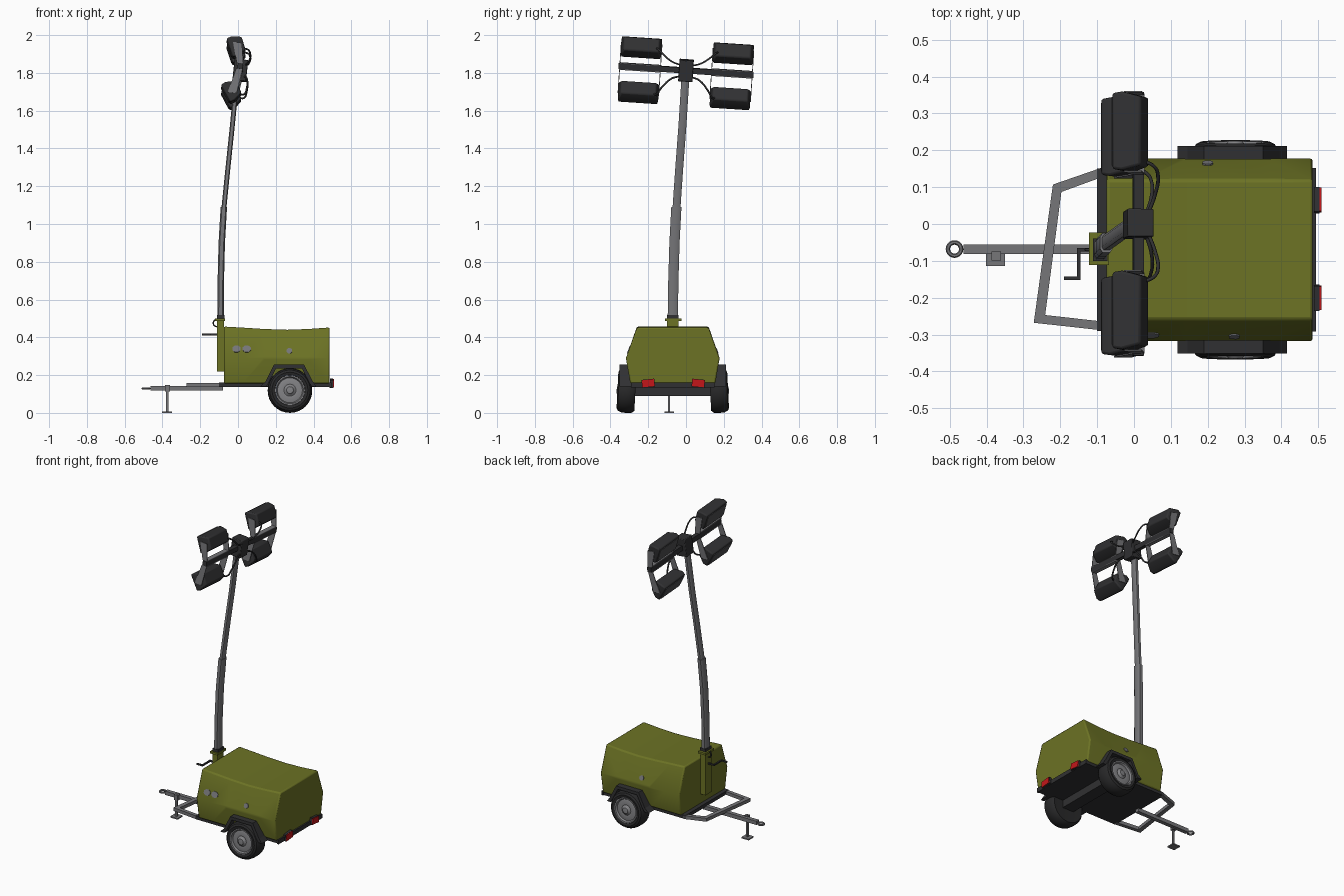
import bpy, bmesh, math
from mathutils import Matrix, Vector

if "Cube" in bpy.data.objects:
    bpy.data.objects.remove(bpy.data.objects["Cube"])

CY = -0.07  # centre line of the trailer in y


def mat(name, r, g, b):
    m = bpy.data.materials.new(name)
    m.diffuse_color = (r, g, b, 1)
    m.use_nodes = True
    m.node_tree.nodes["Principled BSDF"].inputs["Base Color"].default_value = m.diffuse_color
    return m


GREEN = mat("olive_green", 0.15, 0.17, 0.018)
GREY = mat("steel_grey", 0.18, 0.18, 0.19)
BLACK = mat("black_plastic", 0.03, 0.03, 0.032)
TYRE = mat("tyre_rubber", 0.022, 0.022, 0.023)
RIM = mat("rim_grey", 0.22, 0.22, 0.23)
GLASS = mat("lamp_glass", 0.075, 0.075, 0.08)
RED = mat("red_lens", 0.55, 0.008, 0.01)


def finish(ob, m, bevel=0, xf=None, angle=35):
    bpy.context.collection.objects.link(ob)
    ob.data.materials.append(m)
    if xf:
        ob.matrix_world = xf
    if bevel:
        b = ob.modifiers.new("bevel", 'BEVEL')
        b.width, b.segments, b.limit_method = bevel, 2, 'ANGLE'
    bpy.ops.object.select_all(action='DESELECT')
    ob.select_set(True)
    bpy.context.view_layer.objects.active = ob
    if ob.type == 'MESH':
        bpy.ops.object.shade_smooth_by_angle(angle=math.radians(angle))
    return ob


def loft(name, rings, m, bevel=0, xf=None, closed=False):
    """Skin a list of equal rings; cap the ends unless closed."""
    bm = bmesh.new()
    vs = [[bm.verts.new(p) for p in r] for r in rings]
    n = len(rings[0])
    pairs = list(zip(vs, vs[1:])) + ([(vs[-1], vs[0])] if closed else [])
    for a, b in pairs:
        for i in range(n):
            j = (i + 1) % n
            bm.faces.new((a[i], a[j], b[j], b[i]))
    if not closed:
        bm.faces.new(vs[0])
        bm.faces.new(vs[-1])
    bmesh.ops.recalc_face_normals(bm, faces=bm.faces)
    me = bpy.data.meshes.new(name)
    bm.to_mesh(me)
    bm.free()
    return finish(bpy.data.objects.new(name, me), m, bevel, xf)


def box(name, x0, x1, y0, y1, z0, z1, m, bevel=0, xf=None):
    ring = lambda z: [(x0, y0, z), (x1, y0, z), (x1, y1, z), (x0, y1, z)]
    return loft(name, [ring(z0), ring(z1)], m, bevel, xf)


def prism_y(name, profile, y0, y1, m, xf=None):
    return loft(name, [[(x, y, z) for x, z in profile] for y in (y0, y1)], m, xf=xf)


def lathe_y(name, profile, m, xf, n=32):
    """Revolve (radius, y) points around the y axis."""
    rings = [[(r * math.cos(k * math.tau / n), y, r * math.sin(k * math.tau / n))
              for k in range(n)] for r, y in profile]
    return loft(name, rings, m, xf=xf)


def cable(name, pts, r, m, xf=None):
    cu = bpy.data.curves.new(name, 'CURVE')
    cu.dimensions = '3D'
    cu.bevel_depth, cu.bevel_resolution, cu.use_fill_caps = r, 1, True
    cu.resolution_u = 5
    s = cu.splines.new('BEZIER')
    s.bezier_points.add(len(pts) - 1)
    for bp, p in zip(s.bezier_points, pts):
        bp.co = p
        bp.handle_left_type = bp.handle_right_type = 'AUTO'
    return finish(bpy.data.objects.new(name, cu), m, xf=xf)


# --- Hood: six-sided section with a slightly sagging roof
rings = []
for x, zt in [(-0.075, 0.457), (0.03, 0.451), (0.14, 0.444), (0.26, 0.44), (0.37, 0.444), (0.485, 0.452)]:
    half = [(0.225, 0.155), (0.248, 0.29), (0.19, zt)]
    rings.append([(x, CY + y, z) for y, z in half] + [(x, CY - y, z) for y, z in half[::-1]])
loft("hood", rings, GREEN, 0.008)

# --- Chassis, axle, rear bar
box("chassis", -0.1, 0.49, CY - 0.22, CY + 0.22, 0.138, 0.16, BLACK)
box("rear_bar", 0.483, 0.494, CY - 0.222, CY + 0.222, 0.135, 0.162, BLACK)
box("axle", 0.235, 0.315, CY - 0.2, CY + 0.2, 0.09, 0.14, BLACK)

for s, side in ((-1, "front"), (1, "back")):
    # Tail lights
    y = -0.2 if s < 0 else 0.065
    tilt = Matrix.Translation((0, y, 0.157)) @ Matrix.Rotation(-0.1 * s, 4, 'X')
    box(side + "_light_housing", 0.488, 0.504, -0.034, 0.034, -0.021, 0.021, BLACK, xf=tilt)
    box(side + "_light_lens", 0.503, 0.509, -0.032, 0.032, -0.019, 0.019, RED, xf=tilt)
    # Mudguard arch with an inner wall
    arch = [(0.118, 0.14), (0.145, 0.165), (0.19, 0.255), (0.35, 0.255), (0.395, 0.168), (0.415, 0.14)]
    inner = [(0.39, 0.14), (0.375, 0.165), (0.338, 0.236), (0.202, 0.236), (0.165, 0.165), (0.15, 0.14)]
    outer_y, mid_y = CY + s * 0.281, CY + s * 0.232
    n = len(arch)
    for i in range(n - 1):
        quad = [arch[i], arch[i + 1], inner[n - 2 - i], inner[n - 1 - i]]
        prism_y(side + "_mudguard_%d" % i, quad, CY + s * 0.215, outer_y, BLACK)
    prism_y(side + "_mudguard_wall", arch, CY + s * 0.214, mid_y, BLACK)
    # Wheel, slightly cambered
    w = (Matrix.Translation((0.275, CY + s * 0.244, 0.118)) @ Matrix.Rotation(0.05 * s, 4, 'X')
         @ Matrix.Scale(s, 4, (0, 1, 0)))
    lathe_y(side + "_tyre", [(0.075, -0.044), (0.105, -0.046), (0.116, -0.032), (0.118, 0.0), (0.116, 0.026),
                             (0.107, 0.043), (0.095, 0.049), (0.08, 0.045), (0.075, 0.03)], TYRE, w)
    lathe_y(side + "_rim", [(0.078, 0.025), (0.079, 0.047), (0.072, 0.047), (0.066, 0.036), (0.04, 0.042),
                            (0.032, 0.04), (0.022, 0.046), (0.018, 0.052), (0.004, 0.053)], RIM, w, 24)

# --- Latches and lock plates on the sloping sides
slope = math.atan2(0.058, 0.155)


def plate(name, x, z, s, pts):
    y = CY + s * (0.248 - (z - 0.29) * 0.374)
    m = Matrix.Translation((x, y, z)) @ Matrix.Rotation(s * slope, 4, 'X')
    prism_y(name, pts, -0.004, 0.004, GREY, m)


octo = lambda r, k=1.0: [(r * k * math.cos(a * math.tau / 8 + 0.39), r * math.sin(a * math.tau / 8 + 0.39))
                         for a in range(8)]
plate("latch_left", -0.008, 0.338, -1, octo(0.02, 1.2))
plate("latch_right", 0.046, 0.338, -1, octo(0.02, 1.2))
plate("lock_front", 0.272, 0.328, -1, octo(0.016))
plate("lock_back", 0.2, 0.328, 1, octo(0.016))

# --- Drawbar, tow ring, A-frame
box("drawbar", -0.462, -0.08, -0.082, -0.056, 0.118, 0.142, GREY)
N = 20
ring = []
for k in range(N):
    a = k * math.tau / N
    c, sn = math.cos(a), math.sin(a)
    ring.append([(-0.487 + (0.018 + 0.006 * math.cos(b * math.tau / 6)) * c,
                  -0.068 + (0.018 + 0.006 * math.cos(b * math.tau / 6)) * sn,
                  0.128 + 0.006 * math.sin(b * math.tau / 6)) for b in range(6)])
loft("tow_ring", ring, GREY, closed=True)
outer = [(-0.09, 0.152), (-0.22, 0.107), (-0.272, -0.268), (-0.09, -0.288)]
inn = [(-0.09, 0.126), (-0.197, 0.087), (-0.241, -0.247), (-0.09, -0.264)]
loft("tow_frame", [[(*o, 0.137), (*i, 0.137), (*i, 0.158), (*o, 0.158)] for o, i in zip(outer, inn)], GREY)

# --- Jack stand
box("jack_leg", -0.38, -0.368, -0.096, -0.084, 0.005, 0.148, GREY)
box("jack_foot", -0.402, -0.35, -0.114, -0.063, 0.0, 0.008, GREY)
box("jack_clamp", -0.387, -0.361, -0.099, -0.075, 0.112, 0.147, GREY)

# --- Mast post, collar, crank
box("mast_post", -0.11, -0.074, -0.101, -0.041, 0.22, 0.495, GREEN)
box("mast_collar", -0.122, -0.068, -0.111, -0.023, 0.487, 0.5, GREEN)
box("mast_socket", -0.111, -0.072, -0.1, -0.04, 0.5, 0.518, BLACK)
for i, (x0, x1, y0, y1) in enumerate([(-0.155, -0.1, -0.075, -0.065), (-0.155, -0.145, -0.152, -0.065),
                                      (-0.19, -0.145, -0.152, -0.142)]):
    box("crank_%d" % i, x0, x1, y0, y1, 0.411, 0.42, BLACK)
cable("post_cable", [(-0.108, -0.07, 0.495), (-0.125, -0.07, 0.49), (-0.128, -0.07, 0.465), (-0.108, -0.07, 0.455)],
      0.004, BLACK)


# --- Bent telescopic mast: eight-sided rounded rectangle sections
def mast(name, stations, hx, hy):
    rings = []
    for x, y, z in stations:
        o = [(1, .6), (.6, 1), (-.6, 1), (-1, .6), (-1, -.6), (-.6, -1), (.6, -1), (1, -.6)]
        rings.append([(x + a * hx, y + b * hy, z) for a, b in o])
    loft(name, rings, GREY)


mast("mast_lower", [(-0.092, -0.07, 0.5), (-0.091, -0.067, 0.7), (-0.086, -0.061, 0.9), (-0.075, -0.051, 1.09)],
     0.017, 0.027)
mast("mast_upper", [(-0.077, -0.052, 1.06), (-0.055, -0.037, 1.28), (-0.03, -0.019, 1.52), (-0.004, -0.002, 1.79)],
     0.013, 0.021)

# --- Lamp head, tilted with the mast
H = (Matrix.Translation((0.012, 0, 1.813)) @ Matrix.Rotation(-0.066, 4, 'X')
     @ Matrix.Rotation(math.radians(6), 4, 'Y'))
box("head_hub", -0.036, 0.036, -0.038, 0.038, -0.057, 0.057, BLACK, 0.004, H)
box("cross_bar", -0.014, 0.014, -0.358, 0.358, -0.015, 0.015, BLACK, xf=H)

for sz, lx, lz, tilt, row in ((1, -0.03, 0.108, 24, "upper"), (-1, -0.03, -0.13, 34, "lower")):
    for s, side in ((-1, "front"), (1, "back")):
        nm = "%s_%s_" % (row, side)
        yc = s * 0.2435
        L = H @ Matrix.Translation((lx, yc, lz)) @ Matrix.Rotation(math.radians(-tilt), 4, 'Y')
        # Tapered housing with a glass front facing the tow bar
        rect = lambda x, y, z: [(x, -y, -z), (x, y, -z), (x, y, z), (x, -y, z)]
        loft(nm + "lamp", [rect(-0.04, 0.103, 0.052), rect(-0.012, 0.107, 0.054), rect(0.038, 0.093, 0.036)],
             BLACK, 0.007, L)
        box(nm + "glass", -0.043, -0.038, -0.093, 0.093, -0.042, 0.042, GLASS, xf=L)
        # U-shaped bracket to the cross bar
        zb = sz * 0.015
        for e in (-1, 1):
            ye = yc + e * 0.108
            prism_y(nm + "bracket_arm", [(lx - 0.022, lz + sz * 0.015), (lx + 0.026, lz + sz * 0.015),
                                         (0.014, zb), (-0.02, zb)], ye - 0.002, ye + 0.002, GREY, H)
        box(nm + "bracket_base", -0.016, 0.014, yc - 0.11, yc + 0.11, min(zb, zb + sz * 0.004),
            max(zb, zb + sz * 0.004), GREY, xf=H)
        # Power cable
        cable(nm + "cable", [(0.025, s * 0.03, sz * 0.03), (0.04, s * 0.075, sz * 0.045),
                             (0.045, s * 0.125, lz * 0.75), (lx + 0.062, s * 0.15, lz - 0.005),
                             (lx + 0.03, s * 0.165, lz)], 0.005, BLACK, H)
